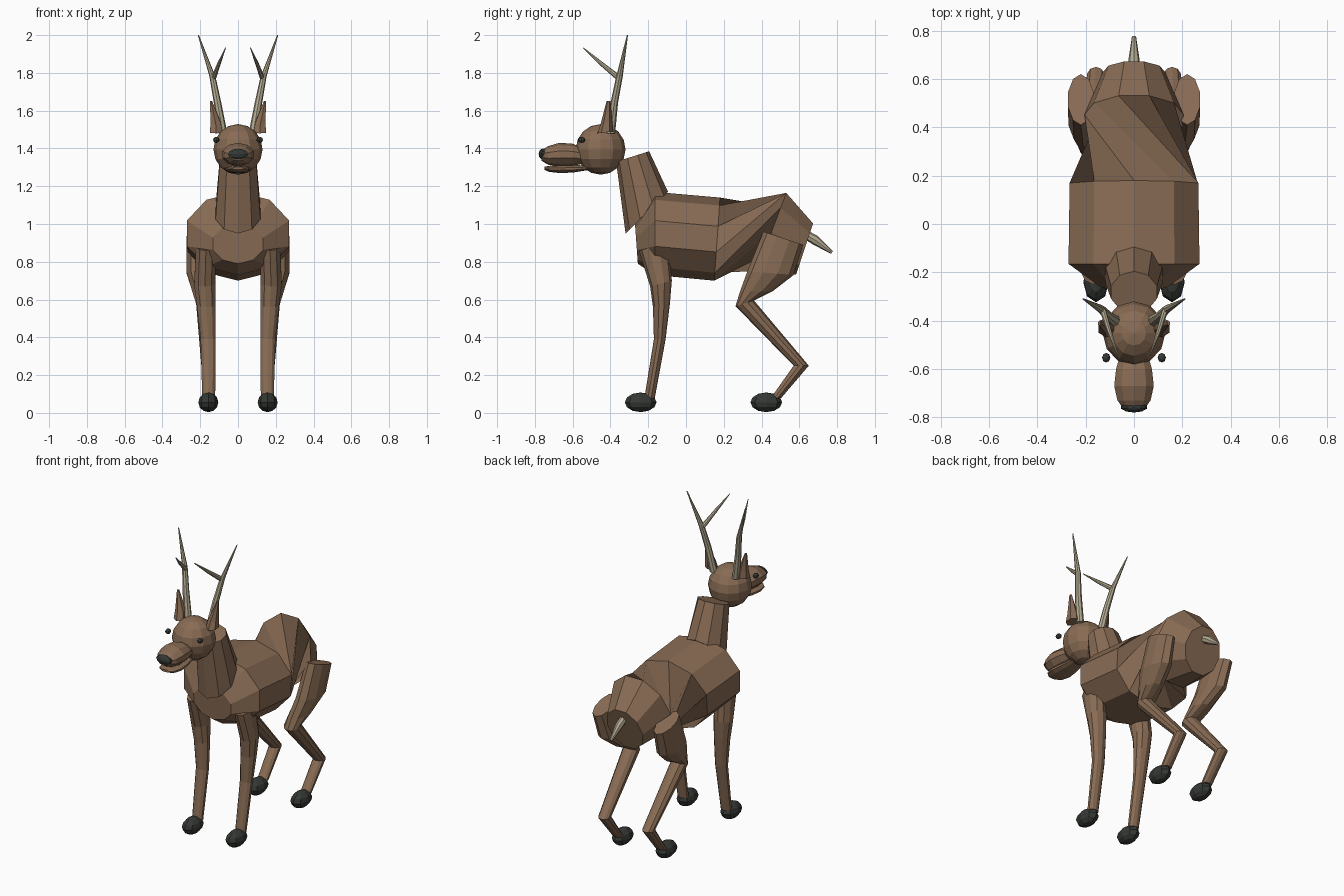
import bpy, bmesh, math
from mathutils import Matrix


def material(name, rgb):
    m = bpy.data.materials.new(name)
    m.diffuse_color = (*rgb, 1)
    return m


BROWN = material("brown fur", (0.25, 0.15, 0.09))
DARK = material("dark hoof", (0.035, 0.04, 0.034))
CREAM = material("cream antler", (0.45, 0.40, 0.28))


def finish(name, bm, mat):
    bmesh.ops.recalc_face_normals(bm, faces=bm.faces)
    me = bpy.data.meshes.new(name)
    bm.to_mesh(me)
    bm.free()
    me.materials.append(mat)
    ob = bpy.data.objects.new(name, me)
    bpy.context.collection.objects.link(ob)
    return ob


def loft(name, rings, mat, side=1, n=10):
    """Each ring: centre x, half width, (y, z) of one end, (y, z) of the other, optional turn in degrees."""
    bm = bmesh.new()
    loops = []
    for cx, rx, a, b, *turn in rings:
        start = math.pi / 2 + math.radians(turn[0] if turn else 0)
        loop = []
        for i in range(n):
            t = start + 2 * math.pi * i / n
            c, s = math.cos(t), math.sin(t)
            loop.append(bm.verts.new((side * (cx + rx * c),
                                      (a[0] + b[0]) / 2 + (a[0] - b[0]) / 2 * s,
                                      (a[1] + b[1]) / 2 + (a[1] - b[1]) / 2 * s)))
        loops.append(loop)
    for p, q in zip(loops, loops[1:]):
        for i in range(n):
            j = (i + 1) % n
            bm.faces.new((p[i], p[j], q[j], q[i]))
    bm.faces.new(loops[0])
    bm.faces.new(loops[-1])
    return finish(name, bm, mat)


def ball(name, centre, radii, mat, seg=12, rings=8):
    bm = bmesh.new()
    bmesh.ops.create_uvsphere(bm, u_segments=seg, v_segments=rings, radius=1,
                              matrix=Matrix.Translation(centre) @ Matrix.Diagonal((*radii, 1)))
    return finish(name, bm, mat)


# Body: chest, barrel, twisted waist and rump
loft("body", [
    (0, 0.14, (-0.27, 1.00), (-0.255, 0.79)),
    (0, 0.285, (-0.165, 1.17), (-0.165, 0.73)),
    (0, 0.28, (0.18, 1.14), (0.15, 0.70)),
    (0, 0.205, (0.535, 1.175), (0.37, 0.74), 90),
    (0, 0.13, (0.675, 1.01), (0.58, 0.725), 90),
], BROWN)

# Neck
loft("neck", [
    (0, 0.125, (-0.095, 1.17), (-0.32, 0.95)),
    (0, 0.10, (-0.195, 1.385), (-0.37, 1.33)),
], BROWN)

# Head, muzzle and jaw
ball("head", (0, -0.452, 1.395), (0.13, 0.132, 0.134), BROWN)
loft("muzzle", [
    (0, 0.060, (-0.54, 1.40), (-0.54, 1.32)),
    (0, 0.078, (-0.60, 1.425), (-0.60, 1.308)),
    (0, 0.086, (-0.67, 1.43), (-0.67, 1.306)),
    (0, 0.072, (-0.73, 1.412), (-0.73, 1.314)),
    (0, 0.045, (-0.765, 1.39), (-0.765, 1.335)),
], BROWN)
loft("jaw", [
    (0, 0.045, (-0.52, 1.31), (-0.52, 1.285)),
    (0, 0.062, (-0.60, 1.312), (-0.60, 1.272)),
    (0, 0.070, (-0.67, 1.312), (-0.67, 1.270)),
    (0, 0.058, (-0.725, 1.308), (-0.725, 1.276)),
    (0, 0.030, (-0.75, 1.303), (-0.75, 1.287)),
], BROWN)
ball("nose", (0, -0.757, 1.37), (0.056, 0.023, 0.029), DARK, 10, 6)

# Tail
loft("tail", [
    (0, 0.024, (0.645, 0.965), (0.62, 0.925)),
    (0, 0.022, (0.70, 0.935), (0.675, 0.89)),
    (0, 0.009, (0.778, 0.856), (0.768, 0.842)),
], CREAM, n=8)

for side, label in ((1, "right"), (-1, "left")):
    # Legs
    loft(label + "_front_leg", [
        (0.170, 0.055, (-0.09, 0.90), (-0.25, 0.86)),
        (0.175, 0.060, (-0.075, 0.70), (-0.190, 0.67)),
        (0.168, 0.052, (-0.085, 0.58), (-0.175, 0.56)),
        (0.158, 0.042, (-0.108, 0.39), (-0.17, 0.39)),
        (0.155, 0.036, (-0.165, 0.08), (-0.22, 0.08)),
    ], BROWN, side)
    loft(label + "_hind_leg", [
        (0.220, 0.055, (0.62, 0.89), (0.41, 0.96)),
        (0.210, 0.065, (0.57, 0.73), (0.325, 0.75)),
        (0.185, 0.060, (0.46, 0.645), (0.285, 0.64)),
        (0.172, 0.052, (0.36, 0.595), (0.262, 0.565)),
        (0.158, 0.038, (0.65, 0.25), (0.57, 0.25)),
        (0.155, 0.035, (0.505, 0.08), (0.45, 0.08)),
    ], BROWN, side)
    # Hooves
    for part, y in (("front", -0.24), ("hind", 0.425)):
        ball(f"{label}_{part}_hoof", (side * 0.157, y, 0.056), (0.053, 0.084, 0.052), DARK, 8, 6)
    # Eye
    ball(label + "_eye", (side * 0.115, -0.553, 1.445), (0.017, 0.02, 0.016), DARK, 8, 6)
    # Ear
    loft(label + "_ear", [
        (0.115, 0.038, (-0.385, 1.49), (-0.47, 1.48)),
        (0.118, 0.032, (-0.39, 1.54), (-0.452, 1.53)),
        (0.143, 0.006, (-0.40, 1.652), (-0.42, 1.652)),
    ], BROWN, side, 6)
    # Antler with one forward tine
    loft(label + "_antler", [
        (0.080, 0.024, (-0.375, 1.48), (-0.425, 1.48)),
        (0.108, 0.020, (-0.36, 1.64), (-0.40, 1.64)),
        (0.135, 0.016, (-0.335, 1.78), (-0.37, 1.78)),
        (0.210, 0.003, (-0.307, 2.0), (-0.313, 2.0)),
    ], CREAM, side, 8)
    loft(label + "_antler_tine", [
        (0.130, 0.014, (-0.345, 1.785), (-0.36, 1.757)),
        (0.100, 0.010, (-0.445, 1.86), (-0.457, 1.842)),
        (0.066, 0.002, (-0.542, 1.934), (-0.545, 1.93)),
    ], CREAM, side, 8)
